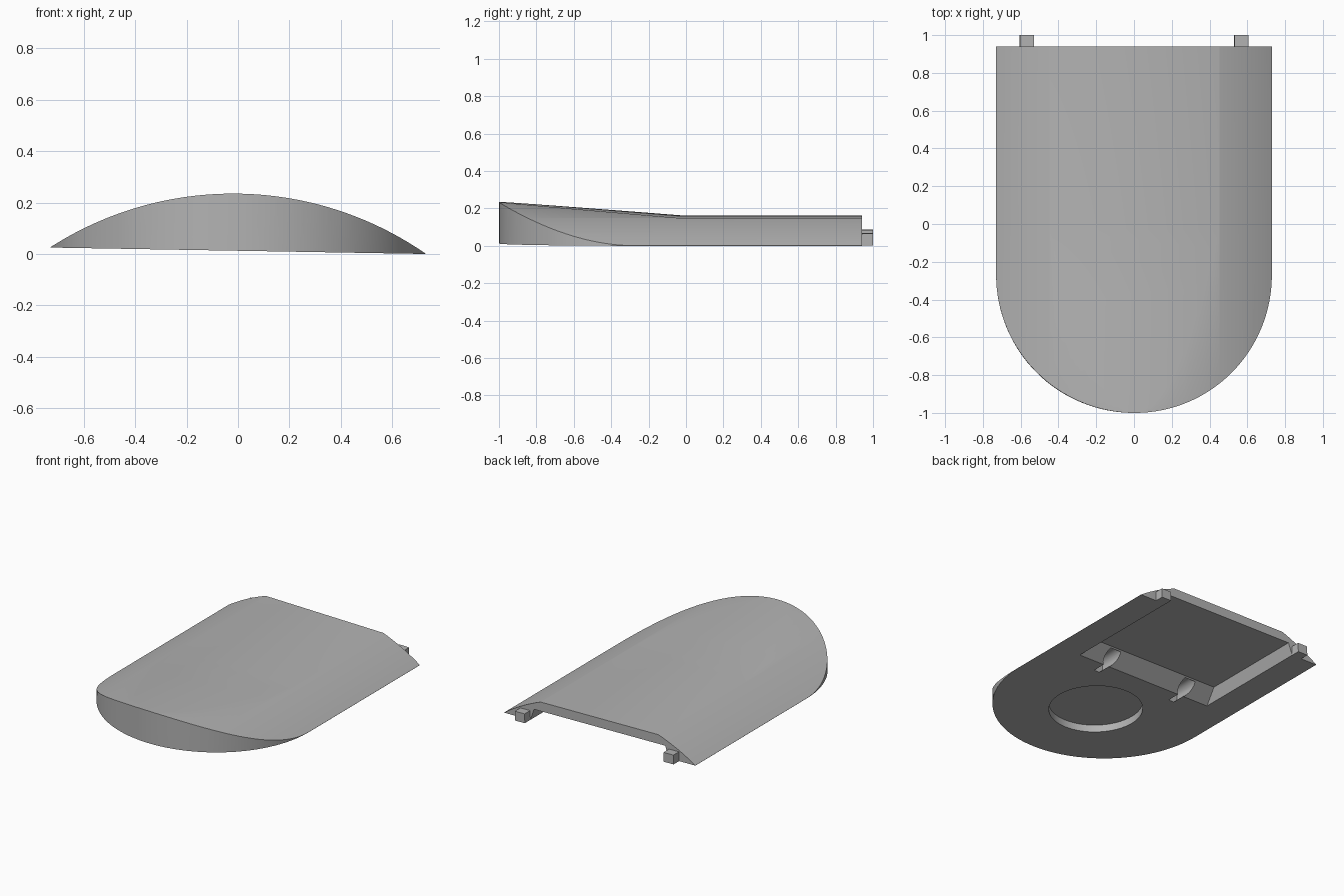
import bpy, bmesh, math
from mathutils import Vector

if "Cube" in bpy.data.objects:
    bpy.data.objects.remove(bpy.data.objects["Cube"])

HALF_W, BACK, ROUND_Y = 0.73, 0.94, -0.27
CROWN, ROOF, RADIUS = 0.222, 0.143, 1.315
TILT, LIFT = math.atan(0.0125 / HALF_W), 0.0125

grey = bpy.data.materials.new("plain grey")
grey.use_nodes = True
grey.diffuse_color = (0.45, 0.45, 0.45, 1)
grey.node_tree.nodes["Principled BSDF"].inputs["Base Color"].default_value = (0.45, 0.45, 0.45, 1)


def finish(name, bm):
    bmesh.ops.recalc_face_normals(bm, faces=bm.faces[:])
    mesh = bpy.data.meshes.new(name)
    bm.to_mesh(mesh)
    bm.free()
    mesh.materials.append(grey)
    obj = bpy.data.objects.new(name, mesh)
    bpy.context.collection.objects.link(obj)
    return obj


def prism(name, points, axis, start, end):
    """Extrude a 2D outline along the x, y or z axis."""
    place = {"x": lambda u, v: (start, u, v),
             "y": lambda u, v: (u, start, v),
             "z": lambda u, v: (u, v, start)}[axis]
    bm = bmesh.new()
    face = bm.faces.new([bm.verts.new(place(u, v)) for u, v in points])
    step = Vector([(end - start) * (axis == a) for a in "xyz"])
    new = bmesh.ops.extrude_face_region(bm, geom=[face])["geom"]
    bmesh.ops.translate(bm, vec=step,
                        verts=[g for g in new if isinstance(g, bmesh.types.BMVert)])
    return finish(name, bm)


def circle(cu, cv, r, n):
    return [(cu + r * math.cos(math.tau * i / n), cv + r * math.sin(math.tau * i / n))
            for i in range(n)]


def cut(target, tool, operation="DIFFERENCE"):
    mod = target.modifiers.new("cut", "BOOLEAN")
    mod.operation, mod.solver, mod.object = operation, "EXACT", tool
    tool.hide_render = True
    bpy.context.view_layer.objects.active = target
    bpy.ops.object.modifier_apply(modifier=mod.name)
    bpy.data.objects.remove(tool)


# Cover: straight sides with a half-round front
outline = [(HALF_W, BACK), (-HALF_W, BACK)]
outline += [(HALF_W * math.cos(a), ROUND_Y + HALF_W * math.sin(a))
            for a in (math.pi + math.pi * i / 64 for i in range(65))]
cover = prism("cover", outline, "z", 0, 0.4)

# Arched cross-section
arch = [(0.8, -0.1), (-0.8, -0.1)]
for i in range(65):
    x = -0.8 + 1.6 * i / 64
    arch.append((x, CROWN - RADIUS + math.sqrt(RADIUS ** 2 - x * x)))
cut(cover, prism("arch", arch, "y", -1.2, 1.2), "INTERSECT")

# Sloped front and level rear of the top
slope = (CROWN - ROOF) / 0.97
cut(cover, prism("top_cut", [(-1.1, CROWN + 0.1 * slope), (-0.03, ROOF), (1.1, ROOF),
                             (1.1, 0.5), (-1.1, 0.5)], "x", -1, 1))

# Rear pocket with sloping sides and front, open at the back
bm = bmesh.new()
rings = []
for z, w, front in ((-0.04, 0.545, 0.04), (0.08, 0.5, 0.2)):
    rings.append([bm.verts.new((x, y, z)) for x, y in
                  ((-w, front), (w, front), (w, 1.1), (-w, 1.1))])
for ring in rings:
    bm.faces.new(ring)
for i in range(4):
    j = (i + 1) % 4
    bm.faces.new((rings[0][i], rings[0][j], rings[1][j], rings[1][i]))
cut(cover, finish("pocket", bm))

# Two round holes in the sloping pocket front
for side in (-1, 1):
    cut(cover, prism("hole", circle(side * 0.31, 0.045, 0.05, 32), "y", 0.0, 0.19))

# Shallow round recess under the front
cut(cover, prism("recess", circle(0, -0.38, 0.3, 64), "z", -0.1, 0.05))

# Hinge tabs
parts = [cover]
for side, label in ((1, "left"), (-1, "right")):
    a, b = side * 0.53, side * 0.605
    parts.append(prism(label + "_hinge_tab", [(a, 0), (b, 0), (b, 0.064), (a, 0.064)],
                       "y", 0.88, 1.0))

# Slight sideways lean shared by all parts, with smooth curves and sharp edges
bpy.ops.object.select_all(action="DESELECT")
for obj in parts:
    obj.rotation_euler.y = TILT
    obj.location.z = LIFT
    obj.select_set(True)
bpy.context.view_layer.objects.active = cover
bpy.ops.object.shade_smooth_by_angle(angle=math.radians(30))
